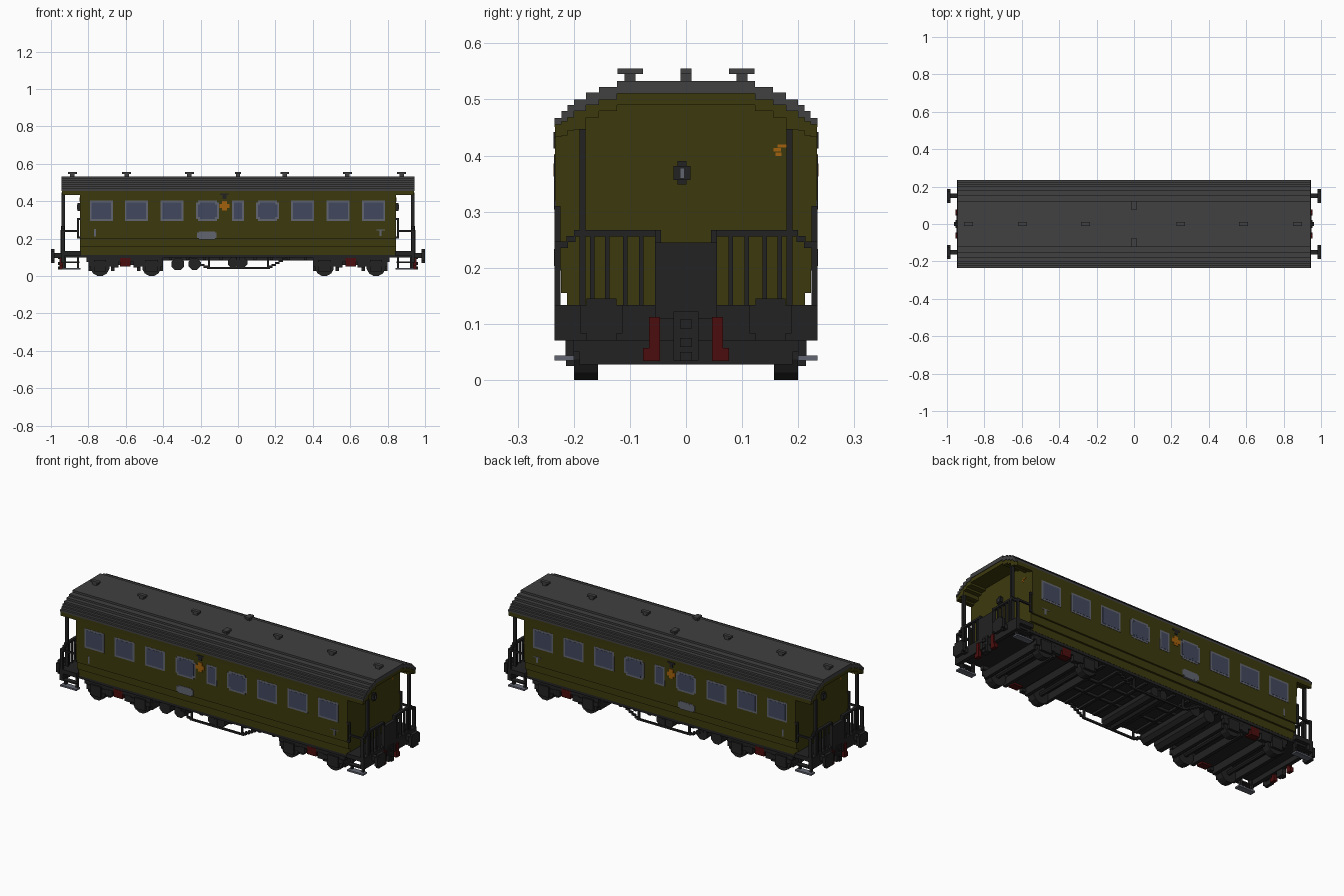
import bpy, bmesh, math
from mathutils import Matrix, Vector

COLORS = {
    "olive paint": (0.046, 0.042, 0.004), "roof grey": (0.052, 0.052, 0.052),
    "frame black": (0.016, 0.016, 0.016), "window glass": (0.055, 0.064, 0.112),
    "light metal": (0.12, 0.13, 0.16), "emblem orange": (0.36, 0.115, 0.004),
    "brake red": (0.07, 0.004, 0.004),
}
MATS = {}
for name, rgb in COLORS.items():
    MATS[name] = bpy.data.materials.new(name)
    MATS[name].diffuse_color = (*rgb, 1)

S = (-1, 1)


class Part:
    """Collects primitives into one flat-shaded object."""

    def __init__(self, name, mat):
        self.name, self.mat, self.bm = name, mat, bmesh.new()

    def box(self, x0, x1, y0, y1, z0, z1):
        m = Matrix.Translation(((x0 + x1) / 2, (y0 + y1) / 2, (z0 + z1) / 2))
        m = m @ Matrix.Diagonal((abs(x1 - x0), abs(y1 - y0), abs(z1 - z0), 1))
        bmesh.ops.create_cube(self.bm, size=1, matrix=m)

    def boxes(self, x0, x1, y0, y1, z0, z1, xs=S, ys=S):
        for a in xs:
            for b in ys:
                self.box(a * x0, a * x1, b * y0, b * y1, z0, z1)

    def cyl(self, x, y0, y1, z, r, n=12):
        m = Matrix.Translation((x, (y0 + y1) / 2, z)) @ Matrix.Rotation(math.pi / 2, 4, 'X')
        m = m @ Matrix.Rotation(math.pi / n, 4, 'Z')
        bmesh.ops.create_cone(self.bm, cap_ends=True, segments=n, radius1=r, radius2=r,
                              depth=abs(y1 - y0), matrix=m)

    def prism(self, pts, x0, x1):
        vs = [self.bm.verts.new((x0, y, z)) for y, z in pts]
        f = self.bm.faces.new(vs)
        g = bmesh.ops.extrude_face_region(self.bm, geom=[f])["geom"]
        bmesh.ops.translate(self.bm, vec=Vector((x1 - x0, 0, 0)),
                            verts=[e for e in g if isinstance(e, bmesh.types.BMVert)])

    def done(self):
        bmesh.ops.recalc_face_normals(self.bm, faces=self.bm.faces)
        me = bpy.data.meshes.new(self.name)
        self.bm.to_mesh(me)
        self.bm.free()
        me.materials.append(MATS[self.mat])
        ob = bpy.data.objects.new(self.name, me)
        bpy.context.collection.objects.link(ob)


def stairs(ys, zs):
    """Stepped arch from +y to -y: heights zs hold out to widths ys."""
    half, prev = [], 0
    for y, z in zip(ys, zs):
        if prev:
            half.append((prev, z))
        half.append((y, z))
        prev = y
    return half[::-1] + [(-y, z) for y, z in half]


# Stepped roof shell, its painted lining, and the coach body below it
YS = (0.123, 0.155, 0.178, 0.2, 0.211, 0.222, 0.234)
outer = stairs(YS, (0.533, 0.522, 0.512, 0.5, 0.49, 0.479, 0.467))
middle = stairs(YS, (0.511, 0.5, 0.49, 0.479, 0.468, 0.461, 0.455))
inner = stairs((0.123, 0.155, 0.178, 0.2, 0.211, 0.222, 0.2335),
               (0.49, 0.479, 0.468, 0.446, 0.445, 0.436, 0.433))
p = Part("roof", "roof grey")
p.prism(outer + middle[::-1], -0.943, 0.943)
p.done()
p = Part("roof_lining", "olive paint")
p.prism(middle + inner[::-1], -0.94, 0.94)
p.done()
p = Part("coach_body", "olive paint")
sill = [(0.212, 0.113), (0.212, 0.155), (0.223, 0.155), (0.223, 0.197), (0.2325, 0.197)]
p.prism(sill + inner + [(-y, z) for y, z in sill[::-1]], -0.845, 0.845)
p.done()

# Roof ventilators
p = Part("roof_vents", "roof grey")
for x in (-0.885, -0.595, -0.26, 0.25, 0.585, 0.875):
    p.box(x - 0.012, x + 0.012, -0.01, 0.01, 0.53, 0.546)
    p.box(x - 0.024, x + 0.024, -0.01, 0.01, 0.545, 0.555)
for s in S:
    p.box(-0.01, 0.01, s * 0.09, s * 0.11, 0.53, 0.546)
    p.box(-0.015, 0.015, s * 0.077, s * 0.122, 0.545, 0.555)
p.done()

# Side windows: frame plate with glass plate on top
frames, glass = Part("window_frames", "light metal"), Part("window_glass", "window glass")
wins = [(x, 0.062) for x in (-0.73, -0.543, -0.353, -0.163, 0.158, 0.345, 0.535, 0.725)]
for x, w in wins + [(0, 0.031)]:
    rounded = abs(x) < 0.3 and x != 0
    c = 0.011 if rounded else 0.0
    for s in S:
        frames.box(x - w, x + w, s * 0.23, s * 0.2345, 0.294 + c, 0.403 - c)
        g = w - 0.01
        glass.box(x - g, x + g, s * 0.23, s * 0.2355, 0.304 + c, 0.393 - c)
        if rounded:
            frames.box(x - w + c, x + w - c, s * 0.23, s * 0.2343, 0.294, 0.403)
            glass.box(x - g + c, x + g - c, s * 0.23, s * 0.2353, 0.304, 0.393)
frames.done()
glass.done()

# Side plaques and small plates
p = Part("side_plates", "light metal")
for s in S:
    p.box(-0.218, -0.114, s * 0.23, s * 0.235, 0.203, 0.233)
    p.box(-0.208, -0.124, s * 0.22, s * 0.2348, 0.195, 0.239)
    p.box(-0.77, -0.76, s * 0.23, s * 0.2345, 0.21, 0.25)
    p.box(0.74, 0.785, s * 0.23, s * 0.2345, 0.243, 0.248)
    p.box(0.757, 0.768, s * 0.23, s * 0.2345, 0.215, 0.243)
p.done()
p = Part("emblems", "emblem orange")
for s in S:
    p.box(-0.098, -0.046, s * 0.23, s * 0.236, 0.363, 0.386)
    p.box(-0.085, -0.058, s * 0.23, s * 0.2355, 0.35, 0.402)
    for y, w, z in ((0.17, 0.013, 0.417), (0.16, 0.009, 0.41), (0.163, 0.007, 0.402)):
        p.box(s * 0.84, s * 0.847, s * (y - w / 2), s * (y + w), z - 0.003, z + 0.003)
p.done()
p = Part("side_lamps", "frame black")
for s in S:
    p.box(-0.095, -0.05, s * 0.23, s * 0.2365, 0.432, 0.442)
    p.box(-0.083, -0.062, s * 0.23, s * 0.2365, 0.413, 0.434)
p.done()

# End wall lamps
p = Part("end_lamps", "frame black")
q = Part("end_lamp_lenses", "light metal")
for s in S:
    p.box(s * 0.84, s * 0.86, -0.022, 0.008, 0.356, 0.381)
    p.box(s * 0.84, s * 0.857, -0.015, 0.001, 0.348, 0.39)
    q.box(s * 0.85, s * 0.862, -0.01, -0.004, 0.36, 0.377)
p.done()
q.done()

# Floor, platforms and headstocks
p = Part("underframe", "frame black")
p.box(-0.845, 0.845, -0.211, 0.211, 0.098, 0.118)
p.boxes(0.84, 0.94, -0.213, 0.213, 0.098, 0.134, ys=(1,))
p.boxes(0.925, 0.947, -0.234, 0.234, 0.07, 0.134, ys=(1,))
p.boxes(0.84, 0.94, 0.2, 0.234, 0.11, 0.134)
for i in range(9):  # cross bearers
    x = -0.36 + i * 0.09
    p.box(x - 0.008, x + 0.008, -0.2, 0.2, 0.086, 0.1)
p.boxes(0, 0.4, 0.05, 0.062, 0.084, 0.1)
p.done()

# Platform posts, railings, gangway plates and hand rails
p = Part("platform_railings", "frame black")
p.boxes(0.925, 0.943, 0.179, 0.19, 0.13, 0.447)
p.boxes(0.927, 0.943, 0.045, 0.2, 0.256, 0.267)
p.boxes(0.927, 0.943, 0.197, 0.213, 0.246, 0.257)
p.boxes(0.927, 0.943, 0.21, 0.234, 0.235, 0.247)
p.boxes(0.86, 0.943, 0.224, 0.234, 0.235, 0.245)
p.boxes(0.927, 0.943, 0.224, 0.234, 0.13, 0.24)
for y in (0.08, 0.108, 0.14, 0.167):
    p.boxes(0.93, 0.941, y - 0.004, y + 0.004, 0.13, 0.26)
p.boxes(0.93, 0.95, -0.055, 0.055, 0.11, 0.245, ys=(1,))
p.boxes(0.93, 0.946, 0.045, 0.055, 0.24, 0.267)
p.boxes(0.851, 0.86, 0.224, 0.234, 0.2, 0.31)
p.boxes(0.84, 0.86, 0.224, 0.234, 0.3, 0.31)
p.boxes(0.84, 0.86, 0.224, 0.234, 0.2, 0.21)
p.done()

# Buffers and couplers
p = Part("buffers_and_couplers", "frame black")
p.boxes(0.94, 0.985, 0.138, 0.164, 0.096, 0.122)
p.boxes(0.982, 1.0, 0.124, 0.177, 0.07, 0.145)
p.boxes(0.982, 1.0, 0.113, 0.188, 0.083, 0.134)
p.boxes(0.93, 0.955, -0.022, 0.022, 0.035, 0.122, ys=(1,))
for z in (0.042, 0.067, 0.1):
    p.boxes(0.95, 0.962, -0.011, 0.011, z - 0.008, z + 0.008, ys=(1,))
p.done()

# Red brake hoses on the ends and brake cylinders in the bogies
p = Part("brake_gear", "brake red")
p.boxes(0.935, 0.955, 0.046, 0.066, 0.055, 0.112)
p.boxes(0.935, 0.955, 0.046, 0.077, 0.034, 0.057)
p.boxes(0.575, 0.63, 0.165, 0.207, 0.05, 0.095)
p.done()

# Entry steps
p = Part("step_treads", "light metal")
p.boxes(0.842, 0.942, 0.2, 0.234, 0.035, 0.044)
p.done()
p = Part("step_hangers", "frame black")
for x in (0.855, 0.925):
    p.boxes(x - 0.006, x + 0.006, 0.2, 0.215, 0.04, 0.115)
p.boxes(0.848, 0.938, 0.205, 0.234, 0.07, 0.077)
p.done()

# Bogies: wheels, axles, axle boxes, side frames and brake beams
p = Part("bogies", "frame black")
for s in S:
    for x in (0.462, 0.738):
        p.cyl(s * x, -0.17, 0.17, 0.05, 0.013, 8)
        for t in S:
            p.cyl(s * x, t * 0.157, t * 0.2, 0.05, 0.0515, 12)
            p.box(s * x - 0.033, s * x + 0.033, t * 0.195, t * 0.214, 0.025, 0.085)
            p.box(s * x - 0.06, s * x + 0.06, t * 0.19, t * 0.207, 0.05, 0.075)
    p.boxes(0.4, 0.81, 0.182, 0.205, 0.076, 0.1, xs=(s,))
    p.boxes(0.52, 0.56, 0.182, 0.207, 0.045, 0.08, xs=(s,))
    p.boxes(0.64, 0.68, 0.182, 0.207, 0.045, 0.08, xs=(s,))
    p.box(s * 0.55, s * 0.65, -0.19, 0.19, 0.06, 0.1)
    for x in (0.41, 0.53, 0.67, 0.79):
        p.box(s * x - 0.009, s * x + 0.009, -0.19, 0.19, 0.028, 0.07)
p.done()

# Underfloor tanks and stepped truss rods
p = Part("tanks_and_truss", "frame black")
for x, z, r in ((-0.322, 0.064, 0.036), (-0.232, 0.064, 0.034), (-0.025, 0.072, 0.03), (0.022, 0.072, 0.03)):
    p.cyl(x, -0.19, 0.19, z, r, 8)
p.boxes(-0.165, 0.17, 0.185, 0.195, 0.038, 0.048, xs=(1,))
for x in (-0.155, 0.0, 0.16):
    p.boxes(x - 0.005, x + 0.005, 0.185, 0.195, 0.04, 0.1, xs=(1,))
for i in range(6):
    z, d = 0.044 + i * 0.0105, i * 0.019
    p.boxes(0.16 + d, 0.184 + d, 0.185, 0.195, z, z + 0.0108, xs=(1,))
    p.boxes(-0.16 - d, -0.184 - d, 0.185, 0.195, z, z + 0.0108, xs=(1,))
p.done()
